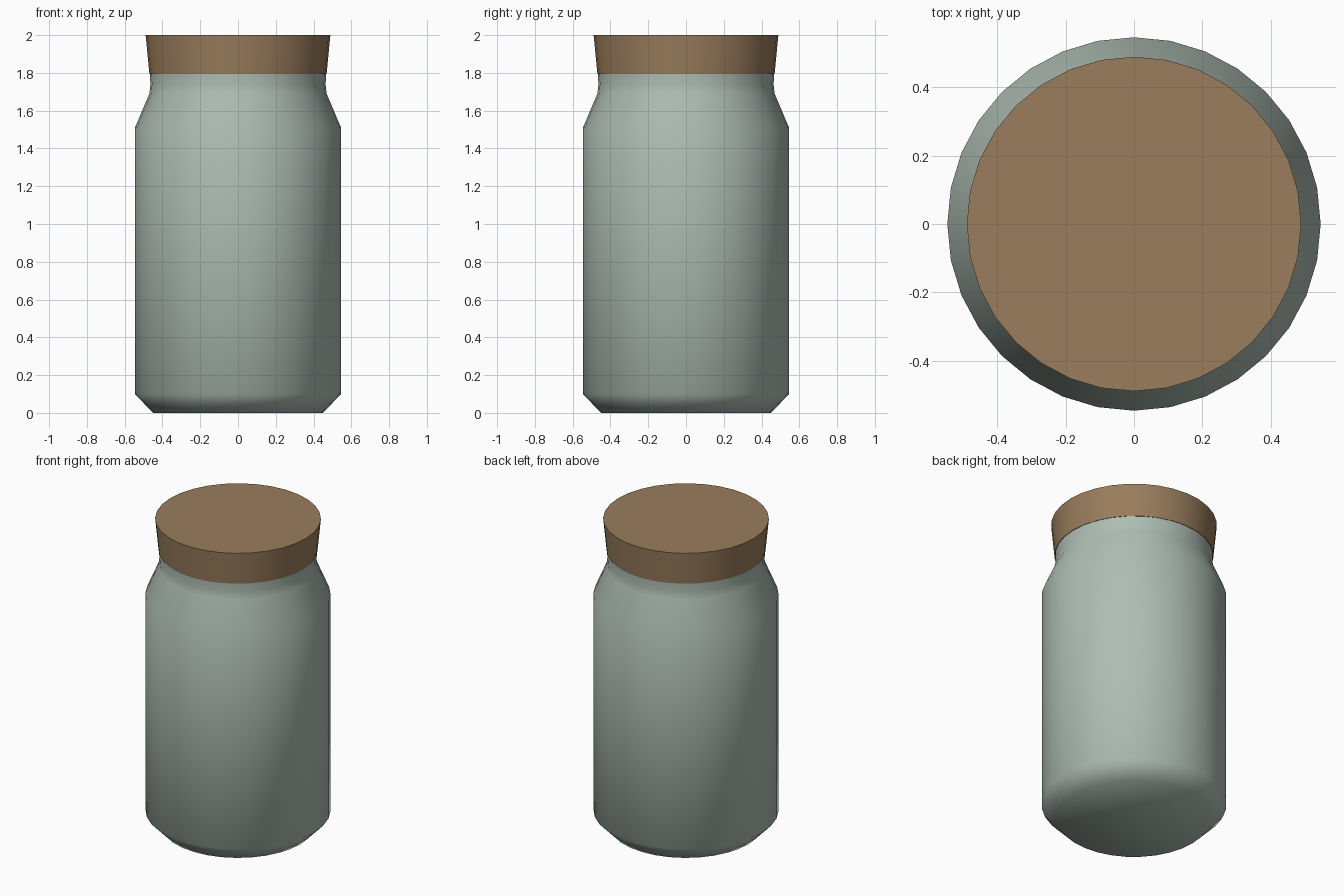
import bpy, bmesh, math

if "Cube" in bpy.data.objects:
    bpy.data.objects.remove(bpy.data.objects["Cube"])


def material(name, rgb):
    m = bpy.data.materials.new(name)
    m.diffuse_color = (*rgb, 1)
    m.use_nodes = True
    m.node_tree.nodes["Principled BSDF"].inputs["Base Color"].default_value = m.diffuse_color
    return m


def lathe(name, profile, sides, mat, smooth_angle, cap_top):
    """Stack rings of (radius, z), close the base and optionally the top."""
    bm = bmesh.new()
    rings = []
    for r, z in profile:
        rings.append([bm.verts.new((r * math.cos(2 * math.pi * i / sides),
                                    r * math.sin(2 * math.pi * i / sides), z))
                      for i in range(sides)])
    for low, high in zip(rings, rings[1:]):
        for i in range(sides):
            j = (i + 1) % sides
            bm.faces.new((low[i], low[j], high[j], high[i]))
    bm.faces.new(rings[0][::-1])
    if cap_top:
        bm.faces.new(rings[-1])
    mesh = bpy.data.meshes.new(name)
    bm.to_mesh(mesh)
    bm.free()
    mesh.materials.append(mat)
    ob = bpy.data.objects.new(name, mesh)
    bpy.context.collection.objects.link(ob)
    bpy.ops.object.select_all(action='DESELECT')
    ob.select_set(True)
    bpy.context.view_layer.objects.active = ob
    bpy.ops.object.shade_smooth_by_angle(angle=math.radians(smooth_angle))
    return ob


glass = material("pale_green_glass", (0.42, 0.51, 0.45))
cork = material("brown_cork", (0.32, 0.205, 0.107))

# Jar: chamfered base, straight body, sloped shoulder, slightly waisted neck
lathe("jar", [(0.45, 0), (0.546, 0.1), (0.546, 1.51), (0.469, 1.69),
              (0.464, 1.74), (0.466, 1.795)], 32, glass, 60, False)

# Stopper: tapered plug resting on the rim
lathe("stopper", [(0.469, 1.793), (0.489, 2.0)], 32, cork, 40, True)
